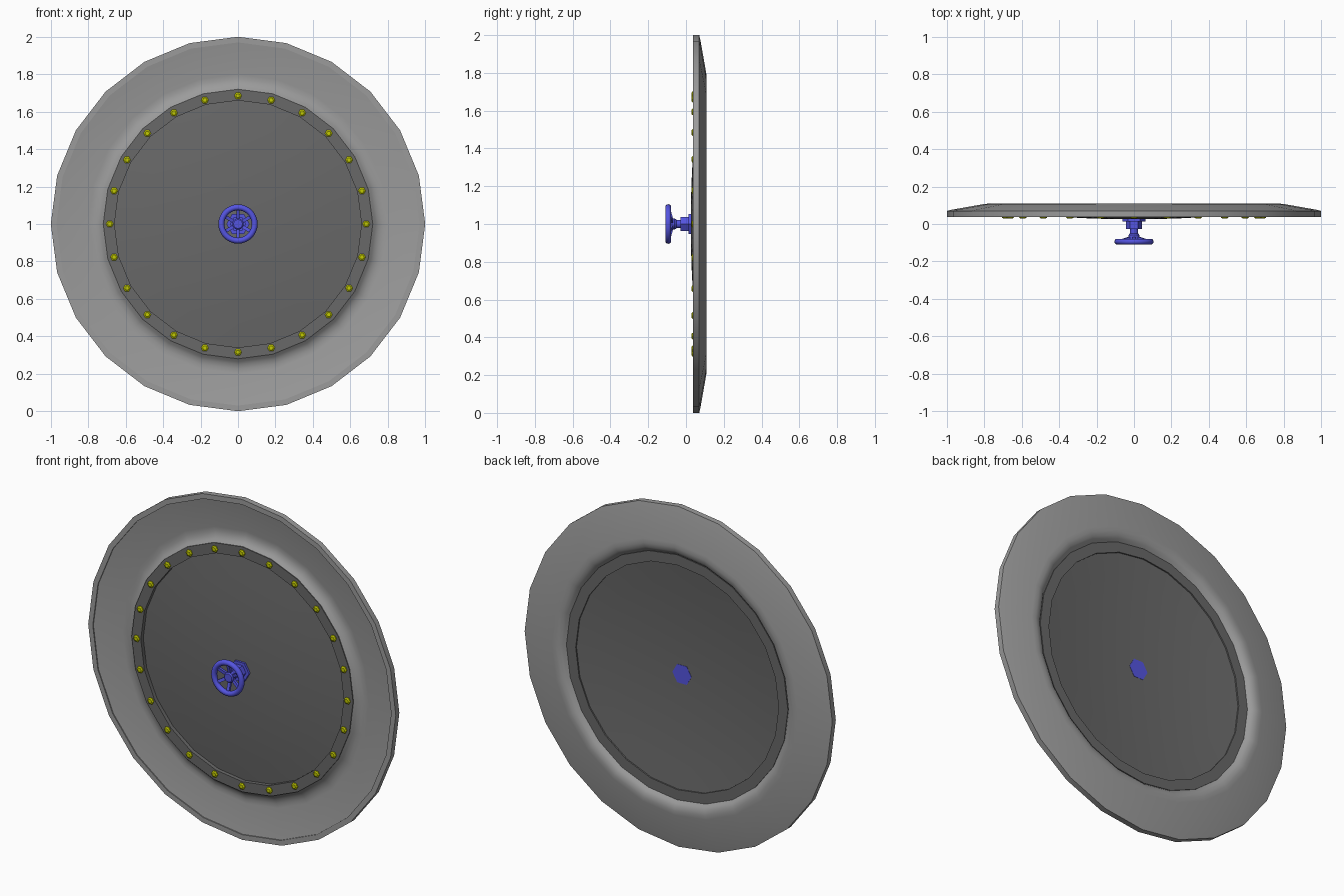
import bpy, bmesh, math
from mathutils import Matrix, Vector

cube = bpy.data.objects.get("Cube")
if cube:
    bpy.data.objects.remove(cube)


def material(name, colour):
    m = bpy.data.materials.new(name)
    m.use_nodes = True
    m.diffuse_color = (*colour, 1)
    m.node_tree.nodes["Principled BSDF"].inputs["Base Color"].default_value = (*colour, 1)
    return m


light_grey = material("light grey steel", (0.33, 0.33, 0.33))
dark_grey = material("dark grey steel", (0.14, 0.14, 0.14))
yellow = material("yellow bolts", (0.55, 0.6, 0.0))
blue = material("blue valve", (0.09, 0.09, 0.75))

CENTRE = Vector((0, 0, 1))


def finish(bm, name, mat, angle=30):
    bmesh.ops.remove_doubles(bm, verts=bm.verts, dist=1e-5)
    bmesh.ops.recalc_face_normals(bm, faces=bm.faces)
    mesh = bpy.data.meshes.new(name)
    bm.to_mesh(mesh)
    bm.free()
    mesh.materials.append(mat)
    ob = bpy.data.objects.new(name, mesh)
    bpy.context.collection.objects.link(ob)
    bpy.ops.object.select_all(action="DESELECT")
    ob.select_set(True)
    bpy.context.view_layer.objects.active = ob
    bpy.ops.object.shade_smooth_by_angle(angle=math.radians(angle))
    return ob


def lathe(bm, profile, sides, closed=True, centre=CENTRE):
    """Spin (radius, y) points around the y axis through centre."""
    verts = [bm.verts.new(centre + Vector((r, y, 0))) for r, y in profile]
    pairs = list(zip(verts, verts[1:]))
    if closed:
        pairs.append((verts[-1], verts[0]))
    edges = [bm.edges.new(p) for p in pairs]
    bmesh.ops.spin(bm, geom=verts + edges, cent=centre, axis=(0, 1, 0),
                   angle=math.tau, steps=sides, use_merge=True)


def turned(name, profile, sides, mat, closed=True, angle=30):
    bm = bmesh.new()
    lathe(bm, profile, sides, closed)
    return finish(bm, name, mat, angle)


# Pressed outer plate with a rolled rim and a rounded trough inside
turned("outer_plate", [
    (1.0, 0.037), (1.0, 0.07), (0.97, 0.077), (0.80, 0.107), (0.775, 0.109),
    (0.75, 0.104), (0.735, 0.094), (0.72, 0.078), (0.72, 0.045), (0.735, 0.058),
    (0.75, 0.068), (0.775, 0.074), (0.80, 0.073), (0.97, 0.043), (0.97, 0.037)],
    24, light_grey)

# Flat bolted flange
turned("bolt_flange", [(0.72, 0.04), (0.72, 0.082), (0.66, 0.082), (0.66, 0.04)],
       24, dark_grey)


# Shallow domed door, bulging to the front
def dome(offset):
    return [(r, offset + 0.038 * (r / 0.66) ** 2) for r in (0, 0.13, 0.26, 0.4, 0.53, 0.66)]


turned("domed_door", dome(0.025) + dome(0.036)[::-1], 24, dark_grey, closed=False)

# Ring of hexagonal bolts
bm = bmesh.new()
for i in range(24):
    a = math.tau * i / 24
    spot = CENTRE + Vector((0.685 * math.cos(a), 0, 0.685 * math.sin(a)))
    lathe(bm, [(0, 0.029), (0.012, 0.029), (0.02, 0.034), (0.02, 0.045)], 6,
          closed=False, centre=spot)
finish(bm, "flange_bolts", yellow)

# Valve body: hexagonal base and nut, with a round stem
turned("valve_base", [(0, 0.038), (0.062, 0.038), (0.062, 0.013), (0, 0.013)],
       6, blue, closed=False)
turned("valve_nut", [(0, 0.02), (0.043, 0.02), (0.043, -0.028), (0, -0.028)],
       6, blue, closed=False)
turned("valve_stem", [(0, 0), (0.022, 0), (0.022, -0.07), (0, -0.07)],
       16, blue, closed=False)

# Handwheel: round rim, hub and sloping spokes
rim = [(0.089 + 0.016 * math.cos(math.tau * i / 10), -0.094 + 0.016 * math.sin(math.tau * i / 10))
       for i in range(10)]
turned("wheel_rim", rim, 32, blue, angle=60)
turned("wheel_hub", [(0, -0.092), (0.024, -0.092), (0.03, -0.086), (0.03, -0.06),
                     (0.022, -0.05), (0, -0.05)], 16, blue, closed=False)
bm = bmesh.new()
start, end = Vector((0.02, -0.073, 0)), Vector((0.085, -0.092, 0))
along = end - start
for i in range(6):
    turn = Matrix.Rotation(math.tau * (i + 0.5) / 6, 4, "Y")
    tilt = Matrix.Rotation(math.atan2(along.y, along.x), 4, "Z")
    place = Matrix.Translation(CENTRE) @ turn @ Matrix.Translation((start + end) / 2) @ tilt
    bmesh.ops.create_cube(bm, size=1, matrix=place @ Matrix.Diagonal((along.length, 0.014, 0.018, 1)))
finish(bm, "wheel_spokes", blue)
